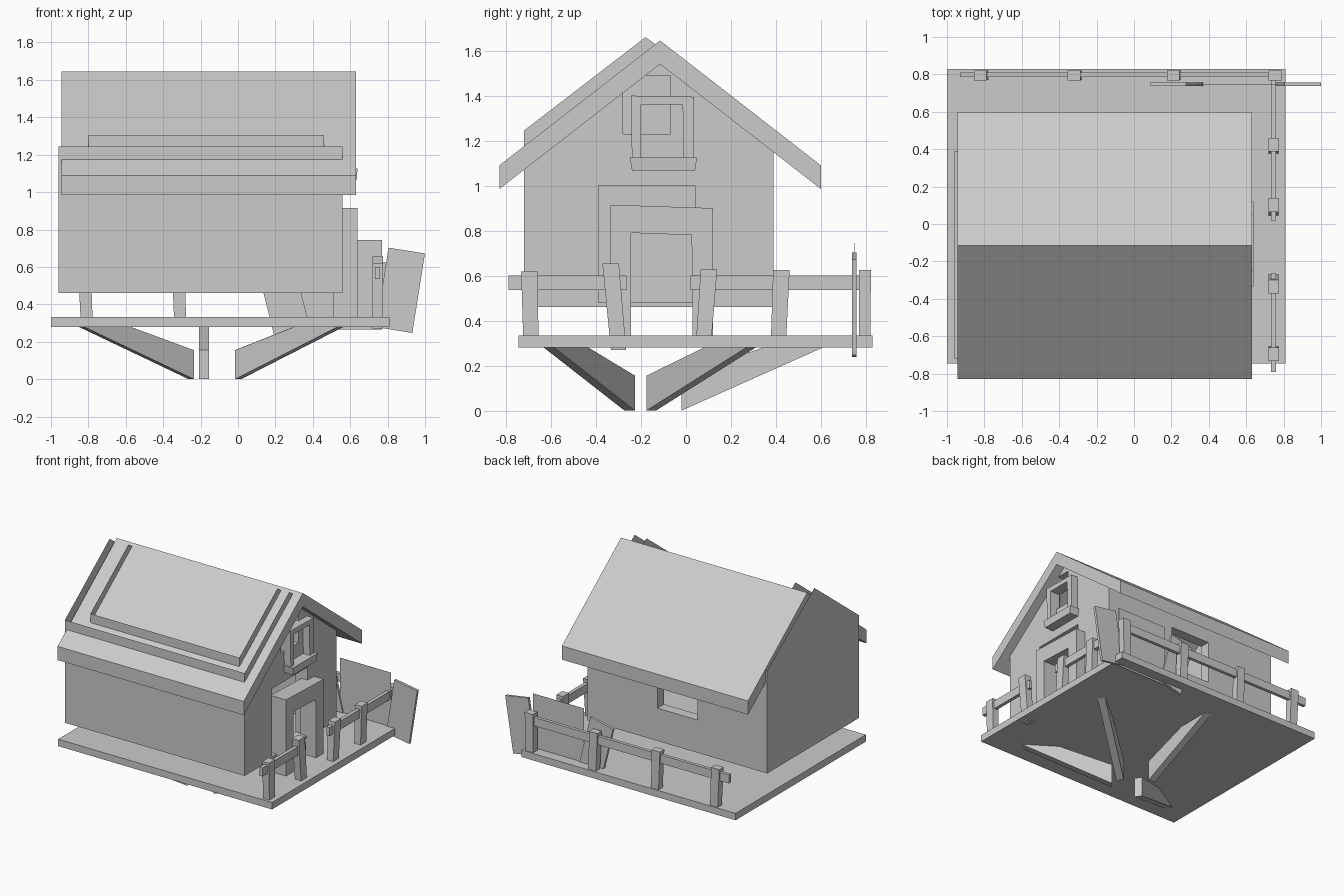
import bpy, bmesh
from math import radians
from mathutils import Vector, Matrix

if "Cube" in bpy.data.objects:
    bpy.data.objects.remove(bpy.data.objects["Cube"])

grey = bpy.data.materials.new("light grey")
grey.use_nodes = True
GREY = (0.6, 0.6, 0.6, 1)
grey.diffuse_color = GREY
grey.node_tree.nodes["Principled BSDF"].inputs["Base Color"].default_value = GREY


def finish(name, bm, recalc=True):
    if recalc:
        bmesh.ops.recalc_face_normals(bm, faces=bm.faces)
    mesh = bpy.data.meshes.new(name)
    bm.to_mesh(mesh)
    bm.free()
    mesh.materials.append(grey)
    obj = bpy.data.objects.new(name, mesh)
    bpy.context.collection.objects.link(obj)
    return obj


def box(name, lo, hi, taper=1.0, lean=(0, 0), turn=None):
    """Box between two corners; the top can widen and lean, the whole can turn."""
    lo, hi = Vector(lo), Vector(hi)
    mid, size = (lo + hi) / 2, hi - lo
    bm = bmesh.new()
    bmesh.ops.create_cube(bm, size=1)
    for v in bm.verts:
        top = v.co.z > 0
        v.co = Vector(a * b for a, b in zip(v.co, size))
        if top:
            v.co.x = v.co.x * taper + lean[0]
            v.co.y = v.co.y * taper + lean[1]
    if turn:
        bm.transform(Matrix.Rotation(radians(turn[1]), 4, turn[0]))
    bm.transform(Matrix.Translation(mid))
    return finish(name, bm)


def prism(name, profile, start, offset):
    """Extrude a closed loop of points by an offset."""
    bm = bmesh.new()
    face = bm.faces.new([bm.verts.new(Vector(p) + Vector(start)) for p in profile])
    ext = bmesh.ops.extrude_face_region(bm, geom=[face])
    verts = [e for e in ext["geom"] if isinstance(e, bmesh.types.BMVert)]
    bmesh.ops.translate(bm, verts=verts, vec=offset)
    return finish(name, bm)


def rect(a0, a1, z0, z1):
    return [(a0, z0), (a1, z0), (a1, z1), (a0, z1)]


def panel(bm, place, outline, holes=(), flip=False):
    """Flat wall with rectangular openings."""
    edges = []
    for loop in [outline, *holes]:
        vs = [bm.verts.new(place(*p)) for p in loop]
        edges += [bm.edges.new((vs[i], vs[i - 1])) for i in range(len(vs))]
    normal = (place(1, 0) - place(0, 0)).cross(place(0, 1) - place(0, 0))
    if flip:
        normal.negate()
    made = bmesh.ops.triangle_fill(bm, edges=edges, use_beauty=True, normal=normal)
    for f in made["geom"]:
        if isinstance(f, bmesh.types.BMFace):
            f.normal_update()
            if f.normal.dot(normal) < 0:
                f.normal_flip()


def reveal(bm, near, far, hole):
    """Sides of an opening between the outer and inner walls."""
    for i in range(4):
        a, b = hole[i - 1], hole[i]
        bm.faces.new([bm.verts.new(p) for p in (near(*a), near(*b), far(*b), far(*a))])


# House: outer and inner wall shells, open along the roof slopes
BASE, PEAK_Y, PEAK_Z, EAVE = 0.46, -0.18, 1.66, 1.245
X0, X1, Y0, Y1 = -0.96, 0.56, -0.72, 0.39


def slope(y):
    edge = Y0 if y < PEAK_Y else Y1
    return PEAK_Z + (EAVE - PEAK_Z) * (y - PEAK_Y) / (edge - PEAK_Y)


def on_x(x):
    return lambda a, z: Vector((x, a, z))


def on_y(y):
    return lambda a, z: Vector((a, y, z))


door_hole = rect(-0.39, 0.04, 0.48, 1.0)
gable_hole = rect(-0.28, -0.07, 1.23, 1.49)
back_hole = rect(-0.37, -0.03, 0.71, 1.04)
IX0, IX1, IY0, IY1 = -0.80, 0.46, -0.64, 0.31

bm = bmesh.new()
for x0, x1, y0, y1, inner in ((X0, X1, Y0, Y1, False), (IX0, IX1, IY0, IY1, True)):
    gable = [(y0, BASE), (y1, BASE), (y1, slope(y1)), (PEAK_Y, PEAK_Z), (y0, slope(y0))]
    panel(bm, on_x(x1), gable, (door_hole, gable_hole), inner)
    panel(bm, on_x(x0), gable, (), not inner)
    panel(bm, on_y(y0), rect(x0, x1, BASE, slope(y0)), (), inner)
    panel(bm, on_y(y1), rect(x0, x1, BASE, slope(y1)), (back_hole,), not inner)
for hole in (door_hole, gable_hole):
    reveal(bm, on_x(X1), on_x(IX1), hole)
reveal(bm, on_y(IY1), on_y(Y1), back_hole)
panel(bm, lambda x, y: Vector((x, y, BASE)), rect(X0, X1, Y0, Y1), (), True)
finish("house_walls", bm, recalc=False)

# Roof: thick folded slab
ridge, half, drop, thick = -0.115, 0.715, 0.555, 0.105
top = [(ridge - half, 1.645 - drop), (ridge, 1.645), (ridge + half, 1.645 - drop)]
under = [(y, z - thick) for y, z in reversed(top)]
prism("roof", [(0, y, z) for y, z in top + under], (-0.945, 0, 0), (1.575, 0, 0))

# Deck
box("deck", (-1.0, -0.745, 0.28), (0.81, 0.83, 0.333))

# Door frame
prism("door_frame", [(0, y, z) for y, z in (
    (-0.335, 0.33), (-0.335, 0.915), (0.12, 0.90), (0.12, 0.33),
    (0.03, 0.33), (0.025, 0.78), (-0.245, 0.79), (-0.245, 0.33))],
    (0.51, 0, 0), (0.13, 0, 0))

# Gable window frame and sill
prism("window_frame", [(0, y, z) for y, z in (
    (-0.24, 1.10), (-0.245, 1.40), (0.035, 1.395), (0.035, 1.10),
    (-0.01, 1.10), (-0.015, 1.36), (-0.2, 1.36), (-0.2, 1.10))],
    (0.53, 0, 0), (0.085, 0, 0))
box("window_sill", (0.53, -0.24, 1.067), (0.635, 0.04, 1.125), 1.07)

# Fence posts along the side: y, bottom z, top z, lean
for i, (y, z0, z1, lean) in enumerate((
        (-0.69, 0.33, 0.618, -0.006), (-0.30, 0.27, 0.655, -0.035),
        (0.08, 0.33, 0.627, 0.022), (0.412, 0.33, 0.625, 0.012))):
    box(f"side_post_{i}", (0.72, y - 0.034, z0), (0.772, y + 0.034, z1), 1.08, (0, lean))

# Fence posts along the back: x, lean
for i, (x, lean) in enumerate(((-0.81, -0.012), (-0.31, -0.01), (0.22, -0.01), (0.75, 0.005))):
    box(f"back_post_{i}", (x - 0.032, 0.77, 0.33), (x + 0.032, 0.82, 0.625), 1.08, (lean, 0))

# Fence rails
box("side_rail_front", (0.733, -0.79, 0.535), (0.76, -0.265, 0.6))
box("side_rail_back", (0.733, 0.02, 0.535), (0.76, 0.8, 0.6))
box("back_rail_long", (-0.93, 0.785, 0.535), (0.26, 0.81, 0.6))
box("back_rail_short", (0.2, 0.785, 0.535), (0.75, 0.81, 0.6))

# Leaning boards by the back fence, the middle one paper thin
box("board_inner", (0.137, 0.737, 0.255), (0.333, 0.757, 0.685), turn=("Y", -14))
box("board_outer", (0.77, 0.737, 0.26), (0.967, 0.757, 0.69), turn=("Y", 9))
box("board_middle", (0.34, 0.746, 0.265), (0.77, 0.748, 0.745))

# Wedge braces under the deck: inner foot to outer end
for i, (foot, end) in enumerate((
        ((0.0, -0.25), (0.55, -0.61)), ((0.0, -0.155), (0.55, 0.29)),
        ((-0.25, -0.25), (-0.84, -0.61)), ((-0.182, -0.02), (-0.182, 0.61)))):
    a, b = Vector((*foot, 0.0)), Vector((*end, 0.281))
    across = (b - a).cross(Vector((0, 0, 1))).normalized() * 0.055
    mid = a.lerp(b, 0.58)
    loop = [a, b, (mid.x, mid.y, 0.281), a + Vector((0, 0, 0.155))]
    prism(f"brace_{i}", loop, -across / 2, across)
